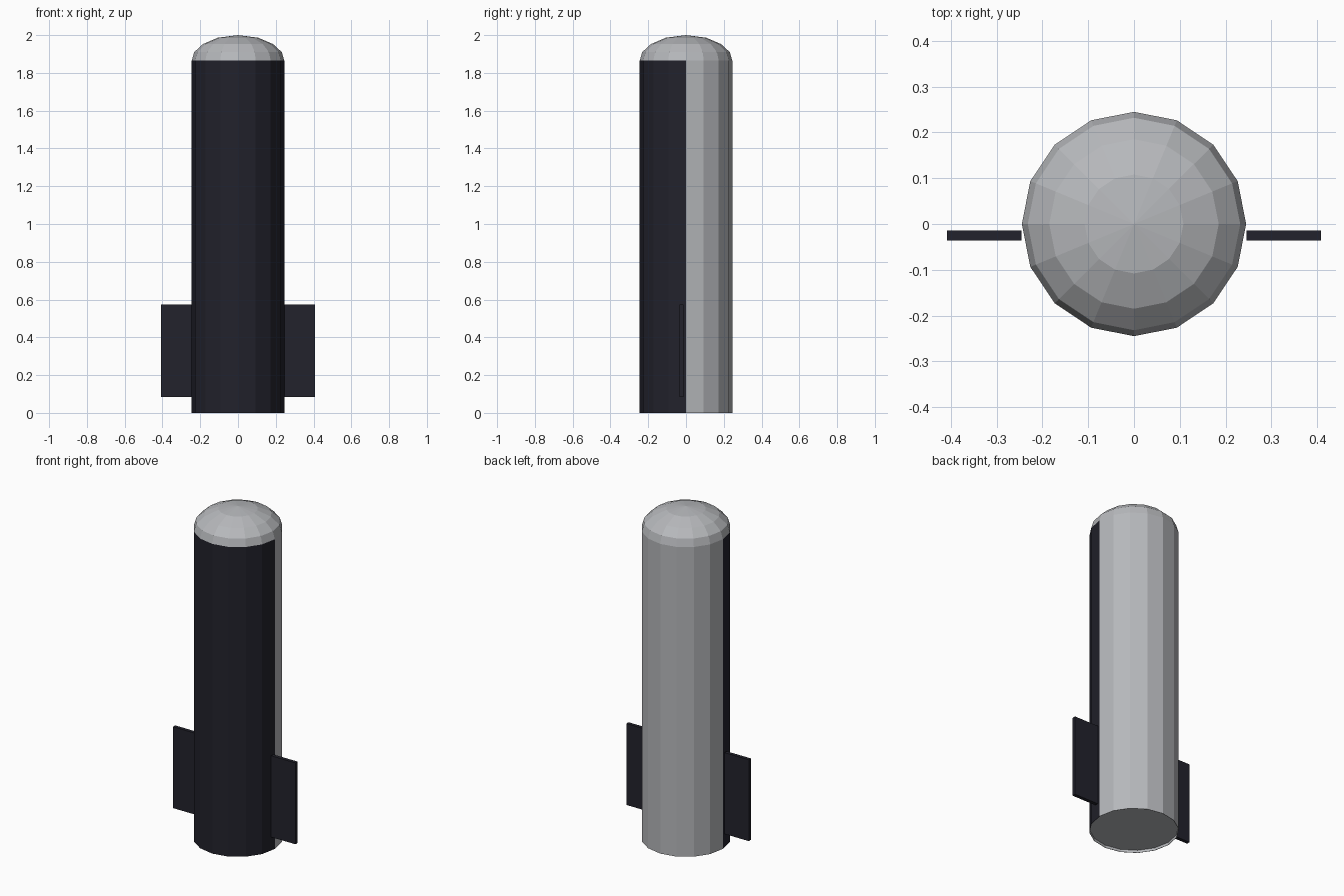
import bpy
import bmesh
from math import sin, cos, tau

cube = bpy.data.objects.get("Cube")
if cube:
    bpy.data.objects.remove(cube)

SIDES = 16
R = 0.245
SHOULDER = 1.865


def make_material(name, colour):
    mat = bpy.data.materials.new(name)
    mat.use_nodes = True
    mat.diffuse_color = colour
    mat.node_tree.nodes["Principled BSDF"].inputs["Base Color"].default_value = colour
    return mat


grey = make_material("light grey", (0.47, 0.48, 0.5, 1))
dark = make_material("dark navy", (0.016, 0.016, 0.025, 1))


def finish(name, bm, materials):
    bmesh.ops.recalc_face_normals(bm, faces=bm.faces)
    mesh = bpy.data.meshes.new(name)
    bm.to_mesh(mesh)
    bm.free()
    for mat in materials:
        mesh.materials.append(mat)
    obj = bpy.data.objects.new(name, mesh)
    bpy.context.collection.objects.link(obj)
    return obj


def lathe(profile):
    """Revolve (radius, height) points; a zero radius makes a pole."""
    bm = bmesh.new()
    rings = []
    for r, z in profile:
        count = SIDES if r else 1
        rings.append([bm.verts.new((r * cos(tau * i / SIDES), r * sin(tau * i / SIDES), z))
                      for i in range(count)])
    for low, high in zip(rings, rings[1:]):
        for i in range(SIDES):
            j = (i + 1) % SIDES
            corners = [low[i % len(low)], low[j % len(low)],
                       high[j % len(high)], high[i % len(high)]]
            bm.faces.new(list(dict.fromkeys(corners)))
    return bm


# Body tube with a slightly recessed base; the front half of the wall is dark
body = lathe([(0, 0.016), (R - 0.002, 0.016), (R - 0.002, 0), (R, 0), (R, SHOULDER)])
for face in body.faces:
    centre = face.calc_center_median()
    if centre.z > 0.5 and centre.y < 0:
        face.material_index = 1
finish("body_tube", body, [grey, dark])

# Rounded cap
cap = lathe([(R, SHOULDER), (0.232, 1.91), (0.185, 1.953), (0.108, 1.986), (0, 2)])
finish("domed_cap", cap, [grey])

# Thin side fins, just clear of the wall
for side, name in ((1, "left_fin"), (-1, "right_fin")):
    bm = bmesh.new()
    bmesh.ops.create_cube(bm, size=1)
    bmesh.ops.scale(bm, vec=(0.162, 0.021, 0.49), verts=bm.verts)
    bmesh.ops.translate(bm, vec=(side * 0.327, -0.025, 0.33), verts=bm.verts)
    finish(name, bm, [dark])
